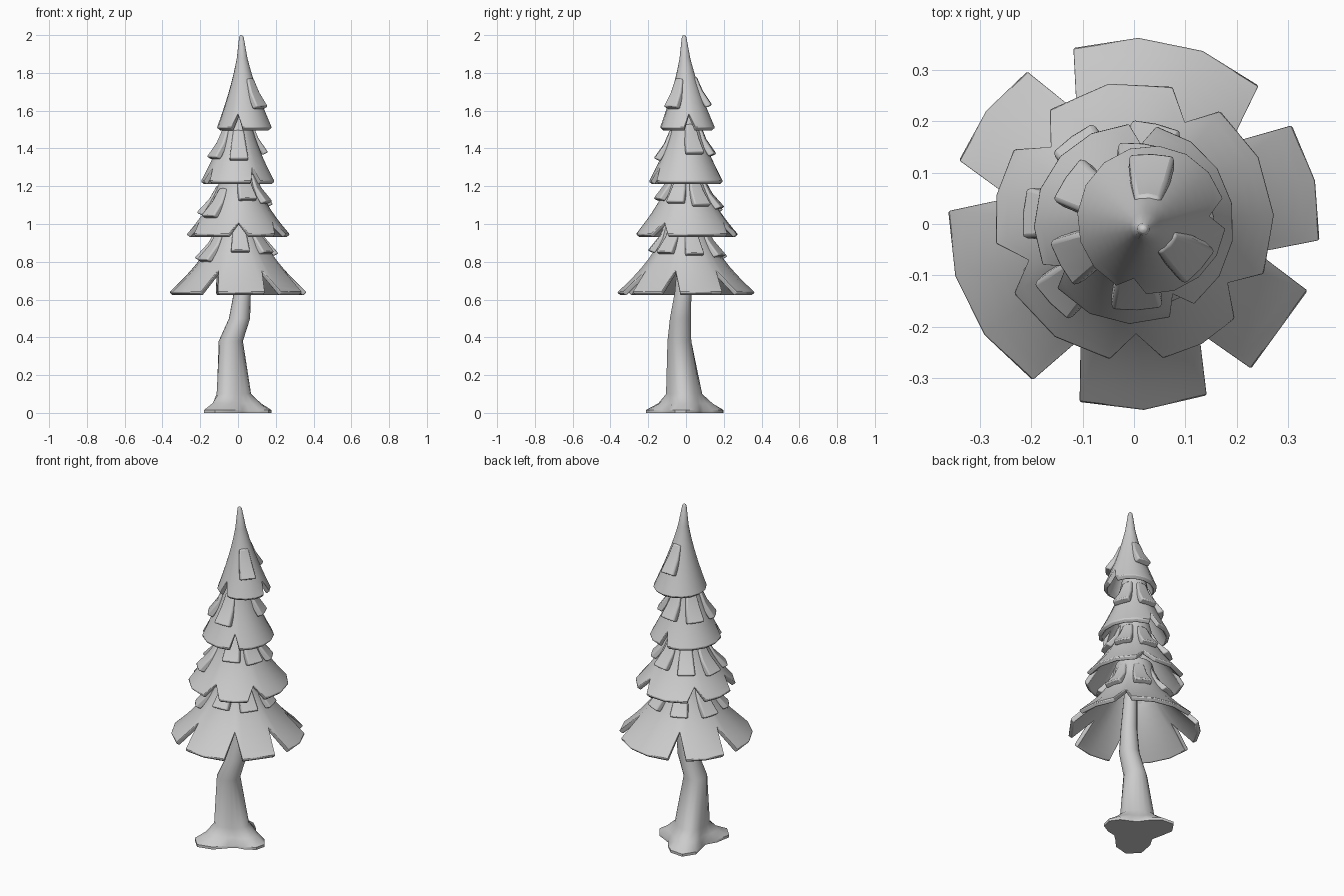
import bpy, bmesh
from math import sin, cos, radians, pi

if "Cube" in bpy.data.objects:
    bpy.data.objects.remove(bpy.data.objects["Cube"])

THICK = .028


def finish(name, bm, bevel=0.0):
    bmesh.ops.recalc_face_normals(bm, faces=bm.faces[:])
    me = bpy.data.meshes.new(name)
    bm.to_mesh(me)
    bm.free()
    ob = bpy.data.objects.new(name, me)
    bpy.context.collection.objects.link(ob)
    bpy.ops.object.select_all(action='DESELECT')
    ob.select_set(True)
    bpy.context.view_layer.objects.active = ob
    bpy.ops.object.shade_smooth_by_angle(angle=radians(40))
    if bevel:
        mod = ob.modifiers.new("soft_edges", 'BEVEL')
        mod.width, mod.segments = bevel, 2
        mod.limit_method = 'ANGLE'
        mod.angle_limit = radians(40)


def loft(rows, closed=False):
    # skin a stack of rings; either cap both ends or join them
    bm = bmesh.new()
    rings = [[bm.verts.new(p) for p in row] for row in rows]
    n = len(rings[0])
    for j in range(len(rings) - (not closed)):
        a, b = rings[j], rings[(j + 1) % len(rings)]
        for i in range(n):
            k = (i + 1) % n
            bm.faces.new((a[i], a[k], b[k], b[i]))
    if not closed:
        bm.faces.new(rings[0])
        bm.faces.new(rings[-1])
    return bm


class Tier:
    def __init__(self, name, r0, r1, z0, z1, power, tip=(0, 0), drift=(0, 0)):
        self.name, self.r0, self.r1 = name, r0, r1
        self.z0, self.z1, self.power = z0, z1, power
        self.tip, self.drift = tip, drift

    def radius(self, z):
        f = (self.z0 - z) / (self.z0 - self.z1)
        return self.r0 + (self.r1 - self.r0) * max(f, 0) ** self.power

    def height(self, r):
        f = ((r - self.r0) / (self.r1 - self.r0)) ** (1 / self.power)
        return self.z0 + (self.z1 - self.z0) * f

    def point(self, r, a, z, side=0):
        # polar point about the leaning axis, plus a sideways shift
        f = (self.z0 - z) / (self.z0 - self.z1)
        cx, cy = (t + f * d for t, d in zip(self.tip, self.drift))
        return (cx + r * cos(a) - side * sin(a), cy + r * sin(a) + side * cos(a), z)

    def skirt(self, notches, half, apex):
        # rim outline: straight steps broken by V notches
        rim = []
        for i, a in enumerate(notches):
            end = notches[(i + 1) % len(notches)] - half
            end += 360 if i == len(notches) - 1 else 0
            start = a + half
            rim.append((radians(a), self.r1 * apex))
            steps = max(1, round((end - start) / 22))
            rim += [(radians(start + (end - start) * k / steps), self.r1)
                    for k in range(steps + 1)]
        outer, inner = [], []
        for j in range(9):
            o, q = [], []
            for a, R in rim:
                r = self.r0 + (R - self.r0) * j / 8
                z = self.height(r)
                o.append(self.point(r, a, z))
                q.append(self.point(max(r - .7 * THICK, r * .4), a, z - .6 * THICK))
            outer.append(o)
            inner.append(q)
        pointed = self.r0 < .02
        if pointed:
            outer.insert(0, [self.point(.005, a, 2) for a, R in rim])
        finish(self.name + "_foliage", loft(outer + inner[::-1], not pointed), .006)

    def tabs(self, first, step, count, top, length, sink, width=.05):
        # wedge shingles that flare away from the cone, spiralling slowly down
        for i in range(count):
            a = radians(first + step * i)
            rows = []
            for j in range(3):
                f = j / 2
                z = top - sink * i - length * f
                r = self.radius(z) + .006 + .03 * f * f
                w = width * (.55 + .45 * f)
                rows.append([self.point(r - .035, a, z - .015, -w),
                             self.point(r - .035, a, z - .015, w),
                             self.point(r - .004, a, z, w),
                             self.point(r, a, z),
                             self.point(r - .004, a, z, -w)])
            finish(f"{self.name}_needle_tab_{i + 1}", loft(rows), .008)


# Four overlapping skirts with hanging tabs
t = Tier("bottom", .10, .365, 1.04, .638, 1.7)
t.skirt([40, 117, 168, 245, 301, 347], 8, .68)
t.tabs(274, 50, 7, 1.02, .16, .008)

t = Tier("lower_middle", .08, .275, 1.31, .945, 1.65, drift=(0, .005))
t.skirt([63, 138, 200, 271, 327], 11, .8)
t.tabs(290, 49, 7, 1.28, .145, .015)

t = Tier("upper_middle", .06, .197, 1.60, 1.225, 1.5)
t.skirt([85, 212, 299], 8, .8)
t.tabs(20, 63, 5, 1.53, .15, .008)

t = Tier("top", .012, .146, 1.99, 1.51, 1.45, (.018, -.01), (.016, .018))
t.skirt([5, 254], 12, .8)
t.tabs(88, -130, 2, 1.78, .15, .008, .045)

# Crooked trunk with spreading roots: z, centre x, centre y, radius, root amount
ROOTS = [(233, .15), (122, .13), (-8, .08)]
TRUNK = [(0, 0, 0, .1, 1), (.015, 0, 0, .1, 1), (.05, -.01, 0, .09, .55),
         (.1, -.025, -.01, .082, .16), (.38, -.038, -.035, .064, 0),
         (.5, .008, -.03, .056, 0), (.64, .023, -.015, .045, 0), (1, .015, 0, .03, 0)]
rows = []
for z, cx, cy, r, amount in TRUNK:
    row = []
    for k in range(18):
        a = 2 * pi * k / 18
        root = sum(L * max(0, cos(a - radians(d))) ** 4 for d, L in ROOTS)
        rr = r + amount * root
        row.append((cx + rr * cos(a), cy + rr * sin(a), z))
    rows.append(row)
finish("trunk", loft(rows))
